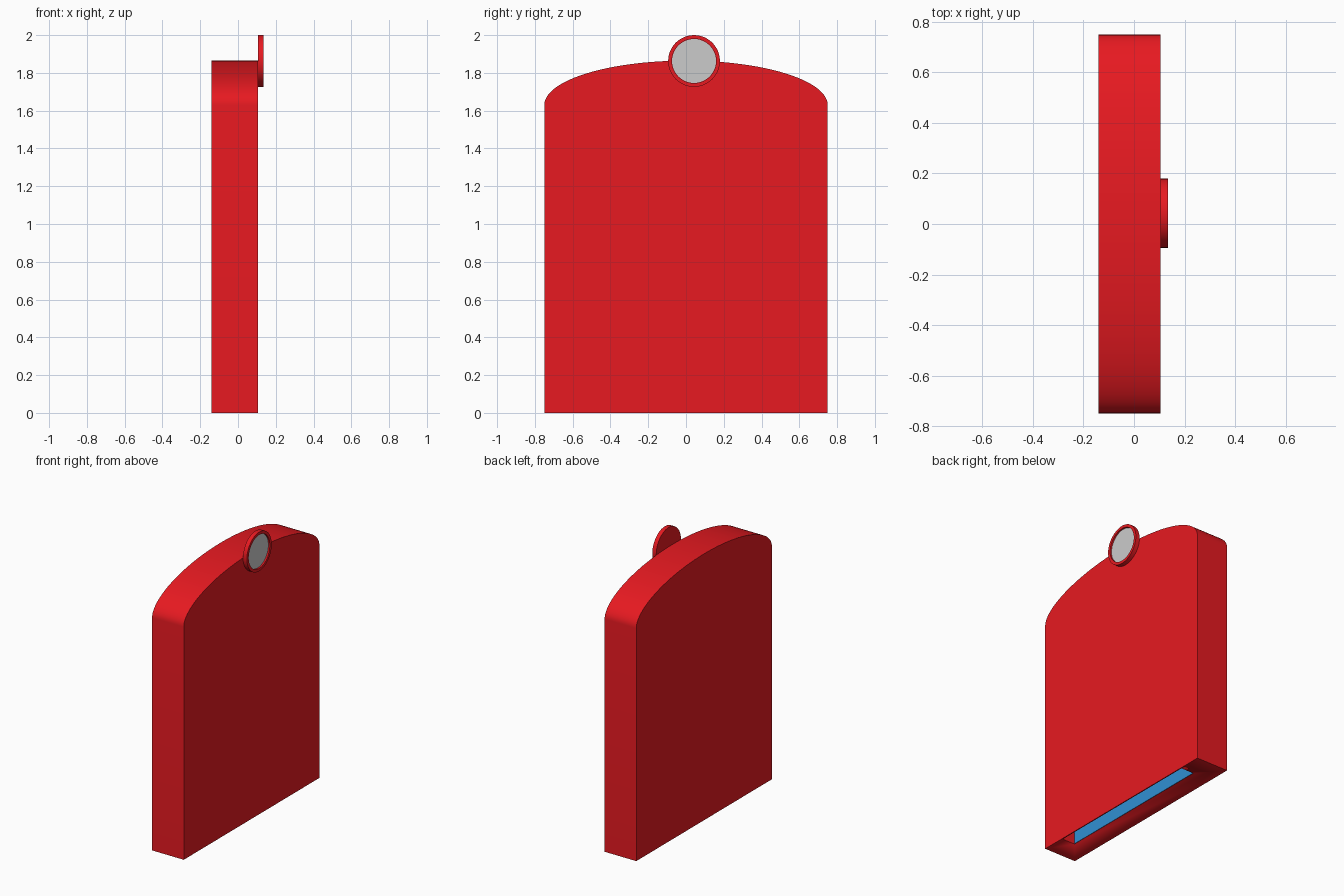
import bpy, bmesh
from math import sin, cos, pi

if "Cube" in bpy.data.objects:
    bpy.data.objects.remove(bpy.data.objects["Cube"])


def material(name, rgb):
    m = bpy.data.materials.new(name)
    m.diffuse_color = (*rgb, 1)
    m.use_nodes = True
    m.node_tree.nodes["Principled BSDF"].inputs["Base Color"].default_value = m.diffuse_color
    return m


RED = material("red", (0.80, 0.01, 0.015))
BLUE = material("blue", (0.03, 0.28, 0.65))
SILVER = material("silver", (0.6, 0.6, 0.6))


def finish(bm, name, mat):
    bmesh.ops.recalc_face_normals(bm, faces=bm.faces[:])
    me = bpy.data.meshes.new(name)
    bm.to_mesh(me)
    bm.free()
    ob = bpy.data.objects.new(name, me)
    bpy.context.collection.objects.link(ob)
    me.materials.append(mat)
    bpy.ops.object.select_all(action='DESELECT')
    ob.select_set(True)
    bpy.context.view_layer.objects.active = ob
    bpy.ops.object.shade_smooth_by_angle(angle=0.6)
    return ob


def arched_slab(name, mat, x0, x1, half, bottom, spring, rise, n=48):
    """Slab with straight sides and an elliptical top, extruded along x."""
    pts = [(-half, bottom), (half, bottom)]
    pts += [(half * cos(pi * i / n), spring + rise * sin(pi * i / n)) for i in range(n + 1)]
    bm = bmesh.new()
    face = bm.faces.new([bm.verts.new((x0, y, z)) for y, z in pts])
    ext = bmesh.ops.extrude_face_region(bm, geom=[face])
    verts = [v for v in ext["geom"] if isinstance(v, bmesh.types.BMVert)]
    bmesh.ops.translate(bm, verts=verts, vec=(x1 - x0, 0, 0))
    return finish(bm, name, mat)


def turned(name, mat, profile, cy, cz, n=48):
    """Revolve (radius, x) points about an x-parallel axis."""
    bm = bmesh.new()
    vs = [bm.verts.new((x, cy + r, cz)) for r, x in profile]
    es = [bm.edges.new(p) for p in zip(vs, vs[1:])]
    bmesh.ops.spin(bm, geom=vs + es, cent=(0, cy, cz), axis=(1, 0, 0),
                   angle=2 * pi, steps=n)
    bmesh.ops.remove_doubles(bm, verts=bm.verts[:], dist=1e-5)
    return finish(bm, name, mat)


# Arched case, with a pocket that is open at the bottom
case = arched_slab("case", RED, -0.14, 0.105, 0.75, 0, 1.63, 0.235)
cutter = arched_slab("pocket_cutter", RED, 0.0, 0.098, 0.585, -0.1, 1.50, 0.2)
cutter.hide_render = True
cutter.hide_set(True)
cut = case.modifiers.new("pocket", 'BOOLEAN')
cut.operation = 'DIFFERENCE'
cut.solver = 'EXACT'
cut.object = cutter

# Blue panel lining the back of the pocket
arched_slab("inner_panel", BLUE, -0.005, 0.003, 0.584, 0.001, 1.50, 0.199)

# Round badge: red rim with a recessed silver disc
CY, CZ = 0.0425, 1.863
turned("badge_rim", RED, [(0, 0.105), (0.137, 0.105), (0.137, 0.135),
                          (0.117, 0.135), (0.117, 0.12), (0, 0.12)], CY, CZ)
turned("badge_disc", SILVER, [(0, 0.119), (0.1165, 0.119), (0.1165, 0.124), (0, 0.124)], CY, CZ)
